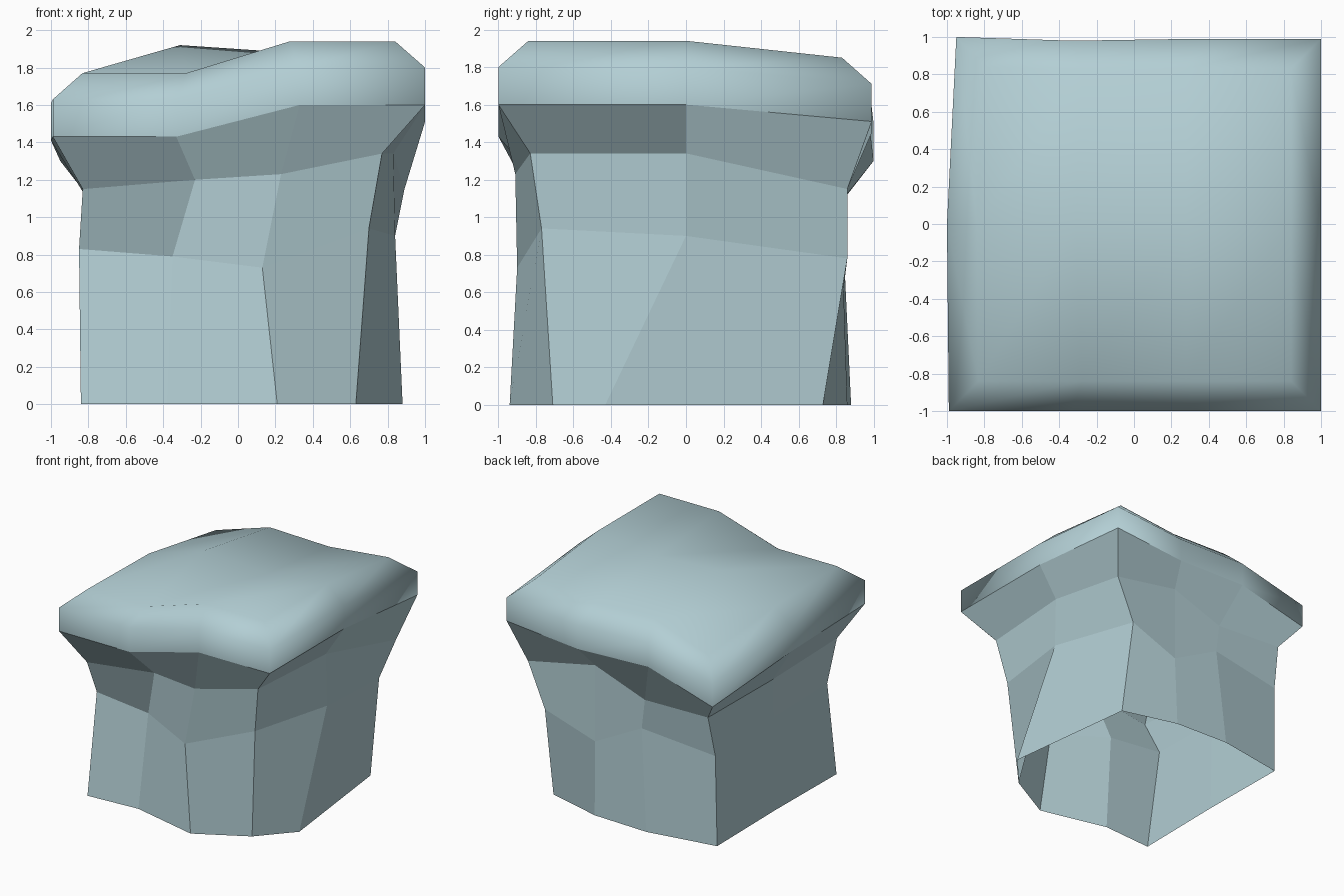
import bpy

if "Cube" in bpy.data.objects:
    bpy.data.objects.remove(bpy.data.objects["Cube"])

# One tuple per column, counter-clockwise from front left:
# foot (x, y), waist (x, y, z), shoulder (x, y, z), rim (x, y, z)
columns = [
    ((-.84, -.83), (-.85, -.69, .83), (-.83, -.85, 1.15), (-.99, -1, 1.43)),
    ((-.38, -.80), (-.35, -.71, .79), (-.23, -.80, 1.20), (-.33, -1, 1.43)),
    ((.21, -.94), (.13, -.90, .73), (.23, -.91, 1.23), (.33, -1, 1.60)),
    ((.63, -.71), (.70, -.77, .94), (.77, -.83, 1.34), (1, -1, 1.60)),
    ((.88, -.43), (.84, 0, .90), (.83, 0, 1.34), (1, 0, 1.60)),
    ((.74, .73), (.73, .86, .78), (.89, .86, 1.15), (1, .99, 1.51)),
    ((.26, .86), (.27, .84, .62), (.27, .84, 1.27), (.33, .99, 1.45)),
    ((-.24, .88), (-.17, .84, .85), (-.20, .84, 1.10), (-.33, .98, 1.47)),
    ((-.84, .78), (-.83, .79, .77), (-.81, .86, 1.12), (-.95, 1, 1.30)),
    ((-.83, -.02), (-.83, 0, .80), (-.82, 0, 1.12), (-1, 0, 1.41)),
]
N = len(columns)

stone = bpy.data.materials.new("pale_blue_grey")
stone.diffuse_color = (.45, .62, .66, 1)
stone.use_nodes = True
stone.node_tree.nodes["Principled BSDF"].inputs["Base Color"].default_value = stone.diffuse_color


def ring_quads(levels):
    """Quads joining stacked rings of N vertices."""
    return [(l * N + i, l * N + (i + 1) % N, (l + 1) * N + (i + 1) % N, (l + 1) * N + i)
            for l in range(levels - 1) for i in range(N)]


def make(name, verts, faces, smooth):
    mesh = bpy.data.meshes.new(name)
    mesh.from_pydata(verts, [], faces)
    mesh.materials.append(stone)
    for p in mesh.polygons:
        p.use_smooth = smooth
    mesh.update()
    ob = bpy.data.objects.new(name, mesh)
    bpy.context.collection.objects.link(ob)
    return ob


# Faceted cliff wall with flaring overhang, open underneath
rings = [[(*c[0], 0) for c in columns]] + [[c[k] for c in columns] for k in (1, 2, 3)]
make("cliff_wall", [v for r in rings for v in r], ring_quads(4), False)

# Smooth ground cap: vertical rim, bevel, gently rolling top grid
rim = [c[3] for c in columns]
edge = [(x, y, z + .2) for x, y, z in rim]
top = [(x * .84, y * .84, z + .34) for x, y, z in rim]
inner = [(-.31, 0, 1.92), (.28, 0, 1.88)]
verts = rim + edge + top + inner
t = 2 * N
grid = [[t, t + 1, t + 2, t + 3],
        [t + 9, t + 10, t + 11, t + 4],
        [t + 8, t + 7, t + 6, t + 5]]
faces = ring_quads(3)
for r in range(2):
    for c in range(3):
        faces.append((grid[r][c], grid[r][c + 1], grid[r + 1][c + 1], grid[r + 1][c]))
make("ground_cap", verts, faces, True)
